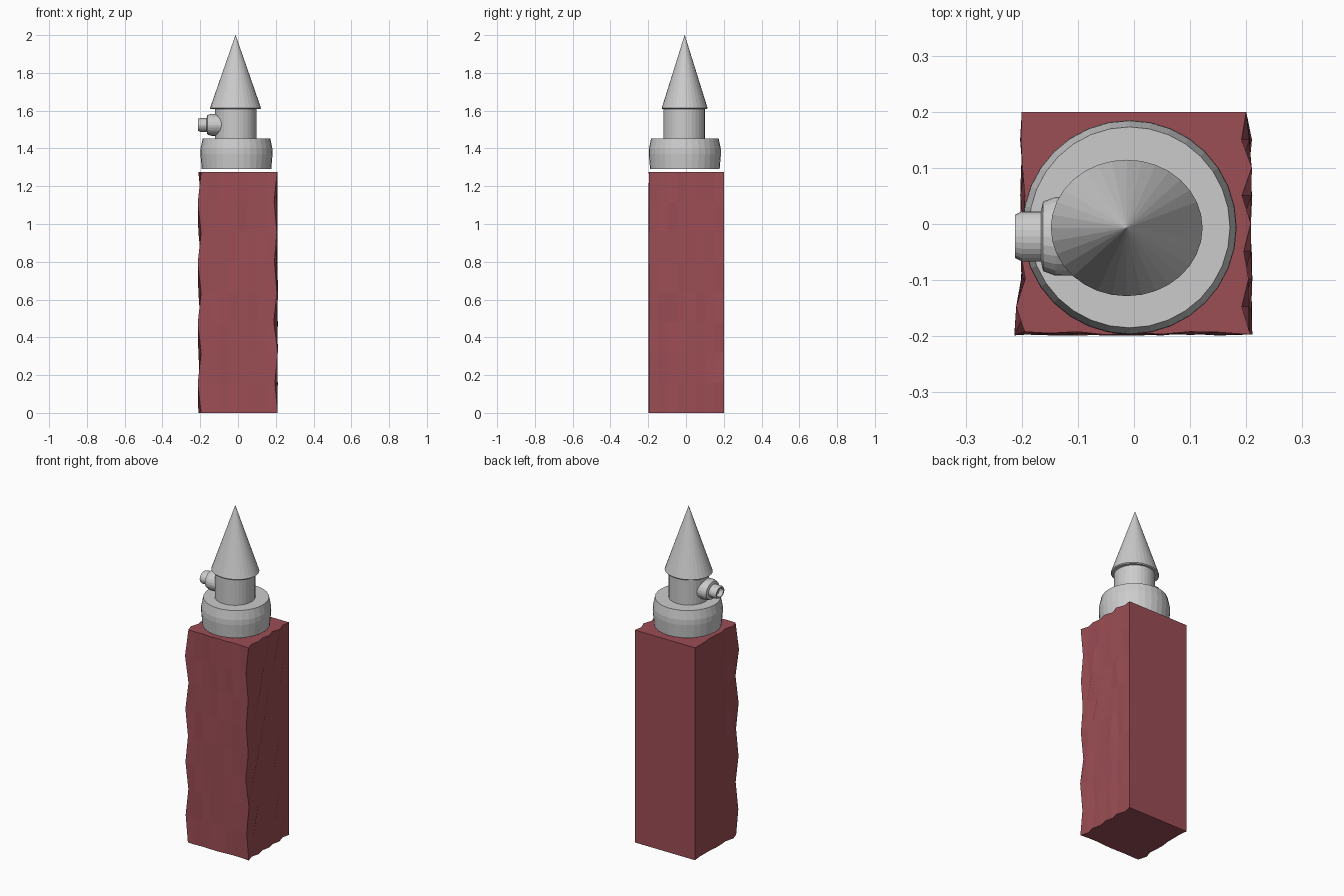
import bpy, bmesh, math, random
from mathutils import Matrix, Vector

if "Cube" in bpy.data.objects:
    bpy.data.objects.remove(bpy.data.objects["Cube"])

random.seed(4)


def finish(bm, name, mat=None):
    bmesh.ops.remove_doubles(bm, verts=bm.verts, dist=1e-5)
    bmesh.ops.recalc_face_normals(bm, faces=bm.faces)
    mesh = bpy.data.meshes.new(name)
    bm.to_mesh(mesh)
    bm.free()
    ob = bpy.data.objects.new(name, mesh)
    bpy.context.collection.objects.link(ob)
    if mat:
        mesh.materials.append(mat)
    return ob


def skin(bm, rings):
    """Join closed rings of points with quads and cap both ends."""
    loops = [[bm.verts.new(p) for p in ring] for ring in rings]
    n = len(loops[0])
    for a, b in zip(loops, loops[1:]):
        for i in range(n):
            j = (i + 1) % n
            bm.faces.new((a[i], a[j], b[j], b[i]))
    bm.faces.new(loops[0])
    bm.faces.new(loops[-1])


def lathe(name, profile, centre, sx=1.0, sy=1.0, turn=None, segs=32):
    """Turned part: profile of (radius, height), optionally squashed and turned."""
    turn = turn or Matrix.Identity(3)
    rings = []
    for r, h in profile:
        ring = []
        for k in range(segs):
            a = 2 * math.pi * k / segs
            p = Vector((r * sx * math.cos(a), r * sy * math.sin(a), h))
            ring.append(turn @ p + Vector(centre))
        rings.append(ring)
    bm = bmesh.new()
    skin(bm, rings)
    return finish(bm, name)


# Roughly hewn red square shaft: wavy on the sides and front, true at the back
red = bpy.data.materials.new("red")
red.diffuse_color = (0.33, 0.075, 0.09, 1)
red.use_nodes = True
red.node_tree.nodes["Principled BSDF"].inputs["Base Color"].default_value = red.diffuse_color
N, ROWS, H, S = 8, 8, 1.275, 0.2
rings = []
for row in range(ROWS + 1):
    z, ring = H * row / ROWS, []
    sign = 1 if row % 2 == 0 else -1
    for i in range(N):      # front, left to right
        x = -S + 2 * S * i / N
        if i == 0:
            x -= 0.004 - 0.009 * sign
        ring.append((x, -0.197 + random.uniform(-0.002, 0.006), z))
    for i in range(N):      # right, front to back
        y = -0.197 + (S + 0.197) * i / N
        wave = sign * (1 if i % 2 == 0 else -1) * random.uniform(0.004, 0.011)
        ring.append((S + wave, y, z))
    for i in range(N):      # back, right to left
        ring.append((S - 2 * S * i / N, S, z))
    for i in range(N):      # left, back to front
        y = S - (S + 0.197) * i / N
        bump = random.uniform(-0.003, 0.008) if i else 0
        if i == N - 1:
            bump = -0.010 * sign
        ring.append((-S + bump, y, z))
    rings.append(ring)
bm = bmesh.new()
skin(bm, rings)
finish(bm, "square_shaft", red)

# Grey collar, neck and pointed roof stacked on top
C = (-0.008, -0.006, 0)
lathe("collar", [(0.184, 1.29), (0.191, 1.37), (0.190, 1.40), (0.179, 1.452)], C)
lathe("neck", [(0.110, 1.45), (0.110, 1.615)], (-0.012, -0.010, 0))
lathe("cone_top", [(0.125, 1.608), (0.130, 1.613), (0.0005, 2.0)],
      (-0.013, -0.007, 0), sx=1.04, sy=0.935)

# Side nozzle pointing left, with a hollow mouth
to_left = Matrix.Rotation(math.radians(-90), 3, 'Y')
lathe("nozzle", [(0.052, 0.065), (0.059, 0.09), (0.060, 0.14), (0.053, 0.162),
                 (0.038, 0.166), (0.038, 0.200), (0.033, 0.212),
                 (0.026, 0.212), (0.026, 0.185)],
      (0, -0.022, 1.525), sx=0.97, sy=1.17, turn=to_left, segs=24)
